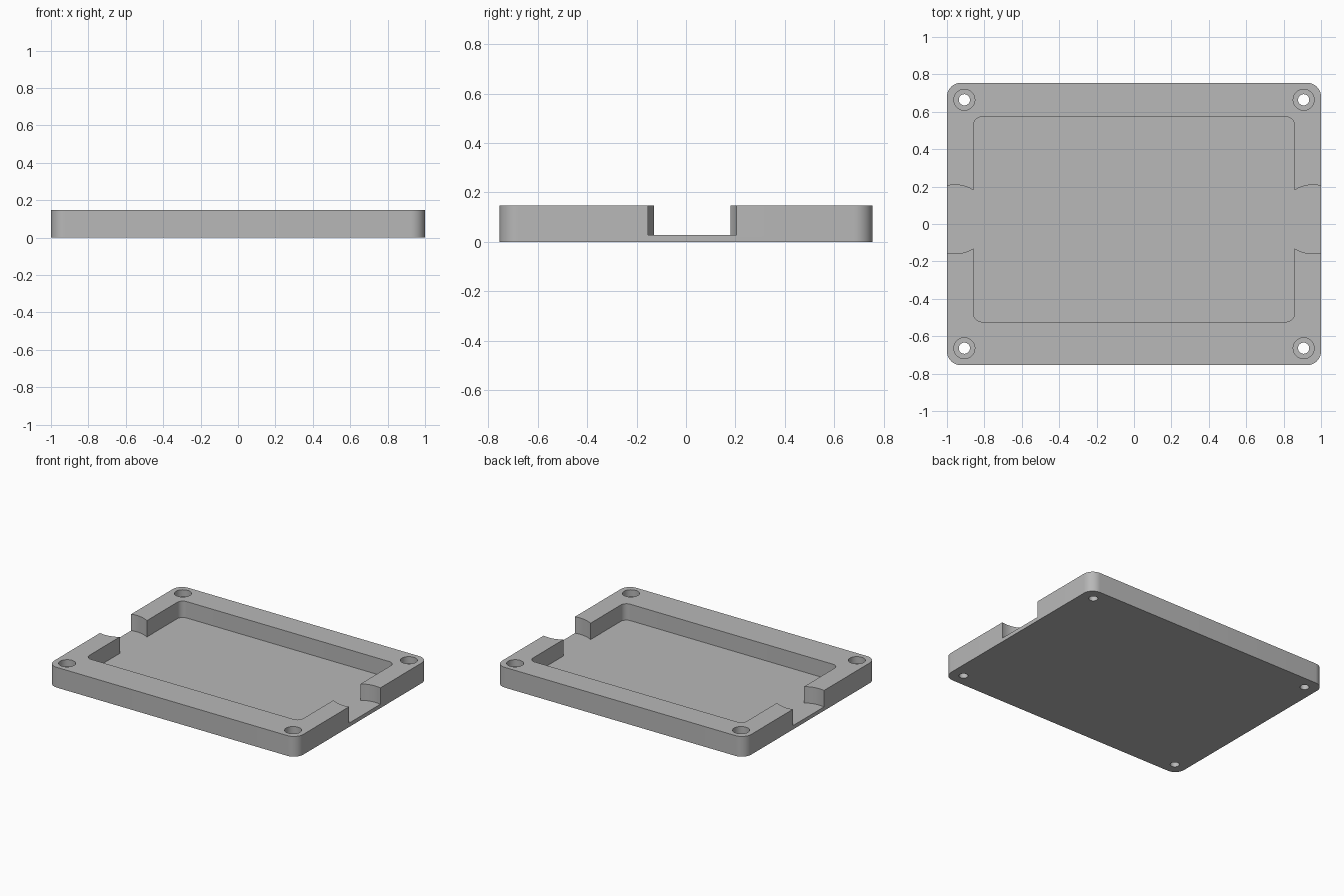
import bpy, bmesh
from math import sin, cos, pi, radians

cube = bpy.data.objects.get("Cube")
if cube:
    bpy.data.objects.remove(cube, do_unlink=True)

HALF_X, HALF_Y, HEIGHT = 1.0, 0.755, 0.147
FLOOR = 0.028
POCKET_Y = 0.025          # pocket and side notches share this centre line
ABOVE = HEIGHT + 0.1

grey = bpy.data.materials.new("plain grey")
grey.use_nodes = True
colour = (0.48, 0.48, 0.48, 1)
grey.diffuse_color = colour
grey.node_tree.nodes["Principled BSDF"].inputs["Base Color"].default_value = colour


def prism(name, outline, z0, z1):
    """Extrude a flat outline from z0 to z1."""
    bm = bmesh.new()
    face = bm.faces.new([bm.verts.new((x, y, z0)) for x, y in outline])
    top = bmesh.ops.extrude_face_region(bm, geom=[face])["geom"]
    verts = [v for v in top if isinstance(v, bmesh.types.BMVert)]
    bmesh.ops.translate(bm, vec=(0, 0, z1 - z0), verts=verts)
    bmesh.ops.recalc_face_normals(bm, faces=bm.faces)
    mesh = bpy.data.meshes.new(name)
    bm.to_mesh(mesh)
    bm.free()
    mesh.materials.append(grey)
    obj = bpy.data.objects.new(name, mesh)
    bpy.context.collection.objects.link(obj)
    return obj


def rounded_rect(hx, hy, r, cy=0, steps=10):
    points = []
    corners = [(1, 1), (-1, 1), (-1, -1), (1, -1)]
    for i, (sx, sy) in enumerate(corners):
        for k in range(steps + 1):
            a = (i + k / steps) * pi / 2
            points.append((sx * (hx - r) + r * cos(a),
                           cy + sy * (hy - r) + r * sin(a)))
    return points


def circle(cx, cy, r, steps):
    return [(cx + r * cos(2 * pi * k / steps), cy + r * sin(2 * pi * k / steps))
            for k in range(steps)]


def cut(target, cutter):
    cutter.hide_render = True
    bpy.context.view_layer.objects.active = target
    mod = target.modifiers.new(cutter.name, "BOOLEAN")
    mod.operation = "DIFFERENCE"
    mod.solver = "EXACT"
    mod.object = cutter
    bpy.ops.object.modifier_apply(modifier=mod.name)
    bpy.data.objects.remove(cutter, do_unlink=True)


# Tray body with its recessed pocket
tray = prism("tray", rounded_rect(HALF_X, HALF_Y, 0.075), 0, HEIGHT)
cut(tray, prism("pocket_cutter",
                rounded_rect(0.858, 0.548, 0.045, POCKET_Y), FLOOR, ABOVE))

# Round finger notches through both side walls
for side in (-1, 1):
    cut(tray, prism("notch_cutter",
                    circle(side * 0.957, POCKET_Y, 0.184, 96), FLOOR, ABOVE))

# Counterbored screw holes in the corners
for sx in (-1, 1):
    for sy in (-1, 1):
        x, y = sx * 0.907, sy * 0.664
        cut(tray, prism("counterbore_cutter", circle(x, y, 0.056, 40),
                        HEIGHT - 0.05, ABOVE))
        cut(tray, prism("hole_cutter", circle(x, y, 0.03, 32), -0.1, ABOVE))

# Smooth rounded walls, crisp rims
bpy.ops.object.select_all(action="DESELECT")
tray.select_set(True)
bpy.context.view_layer.objects.active = tray
bpy.ops.object.shade_smooth_by_angle(angle=radians(30))
